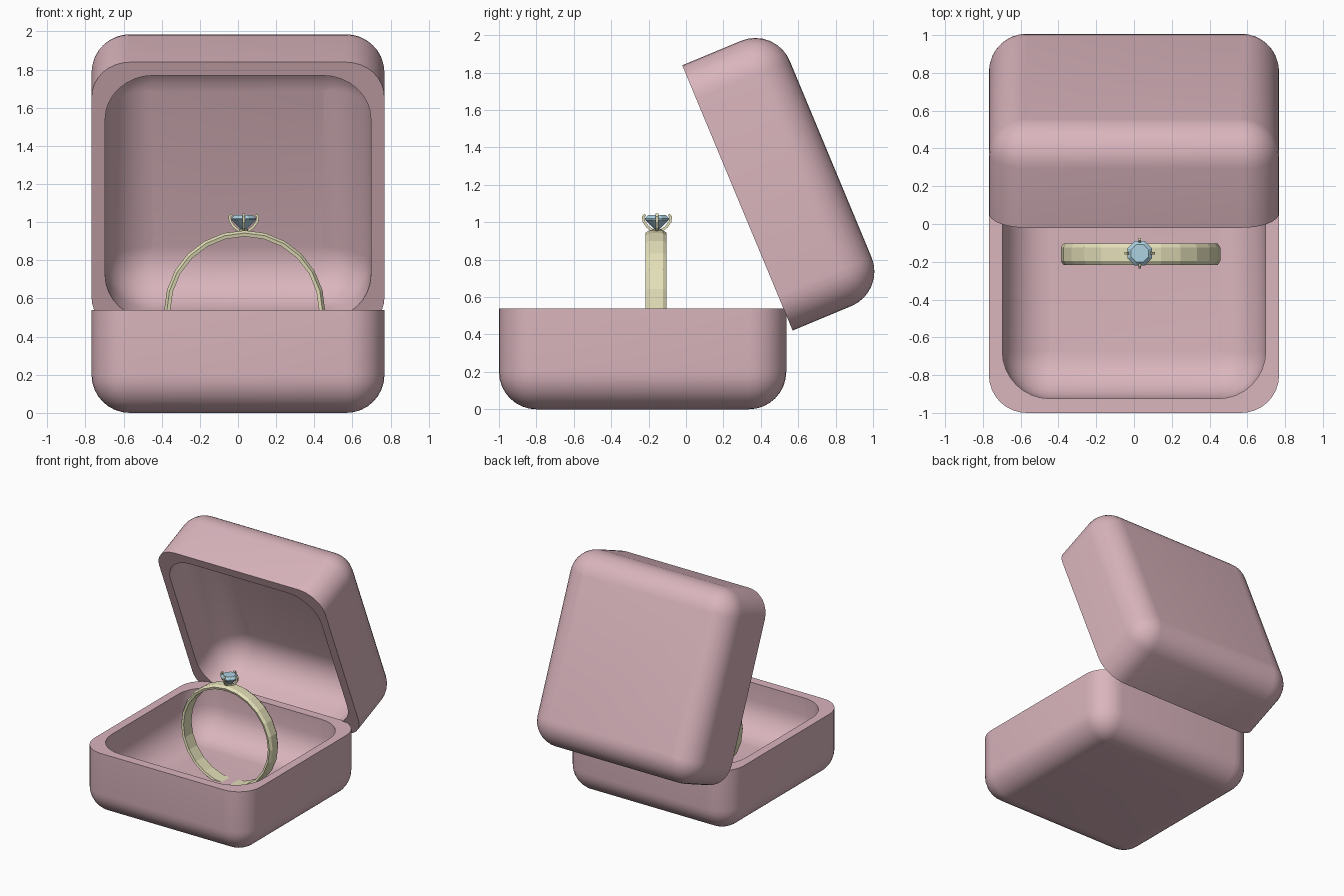
import bpy, bmesh
from math import sin, cos, pi, radians
from mathutils import Vector

if "Cube" in bpy.data.objects:
    bpy.data.objects.remove(bpy.data.objects["Cube"])


def material(name, rgb):
    m = bpy.data.materials.new(name)
    m.diffuse_color = (*rgb, 1)
    m.use_nodes = True
    m.node_tree.nodes["Principled BSDF"].inputs["Base Color"].default_value = m.diffuse_color
    return m


PINK = material("pink_velvet", (0.70, 0.46, 0.51))
GOLD = material("gold", (0.78, 0.75, 0.49))
BLUE = material("blue_stone", (0.42, 0.64, 0.75))


def finish(bm, name, mat, smooth=None):
    bmesh.ops.remove_doubles(bm, verts=bm.verts, dist=1e-5)
    bmesh.ops.recalc_face_normals(bm, faces=bm.faces)
    me = bpy.data.meshes.new(name)
    bm.to_mesh(me)
    bm.free()
    me.materials.append(mat)
    if smooth:
        me.shade_smooth()
        me.set_sharp_from_angle(angle=radians(smooth))
    ob = bpy.data.objects.new(name, me)
    bpy.context.collection.objects.link(ob)
    return ob


def loft(bm, rings, cap=True, closed=False):
    vs = [[bm.verts.new(p) for p in r] for r in rings]
    pairs = list(zip(vs, vs[1:])) + ([(vs[-1], vs[0])] if closed else [])
    for a, b in pairs:
        for i in range(len(a)):
            j = (i + 1) % len(a)
            bm.faces.new((a[i], a[j], b[j], b[i]))
    if cap:
        bm.faces.new(vs[0])
        bm.faces.new(vs[-1])


def round_rect(hx, hy, r, z, seg=8):
    pts = []
    for k, (sx, sy) in enumerate([(1, 1), (-1, 1), (-1, -1), (1, -1)]):
        for i in range(seg + 1):
            a = pi / 2 * (k + i / seg)
            pts.append((sx * (hx - r) + r * cos(a), sy * (hy - r) + r * sin(a), z))
    return pts


def bowl(hx, hy, r, depth, seg=8):
    # rings of a round-bottomed box, from floor to rim
    rings = []
    for i in range(seg + 1):
        a = pi / 2 * i / seg
        s = max(sin(a), 0.0005)
        rings.append(round_rect(hx - r * (1 - s), hy - r * (1 - s), r * s,
                                -depth + r * (1 - cos(a))))
    return rings + [round_rect(hx, hy, r, 0)]


def box_half(name):
    # origin at the centre of the rim, opening towards +z
    bm = bmesh.new()
    outer = bowl(0.768, 0.768, 0.2, 0.54)
    inner = bowl(0.697, 0.692, 0.25, 0.39)
    loft(bm, outer + inner[::-1])
    return finish(bm, name, PINK, 30)


# Box: base and tilted lid share one shape
base = box_half("box_base")
base.location = (0, -0.232, 0.54)
lid = box_half("box_lid")
lid.location = (0, 0.275, 1.13)
lid.rotation_euler = (radians(112.6), 0, 0)

# Ring band: faceted hoop standing in the base
bm = bmesh.new()
profile = [(0.422, -0.036), (0.422, 0.036), (0.408, 0.057),
           (0.390, 0.052), (0.390, -0.052), (0.408, -0.057)]
N = 24
loft(bm, [[(0.035 + r * cos(2 * pi * i / N), -0.16 + w, 0.535 + r * sin(2 * pi * i / N))
           for r, w in profile] for i in range(N)], cap=False, closed=True)
finish(bm, "ring_band", GOLD)

# Stone: eight-sided cut gem
C = Vector((0.03, -0.155, 0))
bm = bmesh.new()
loft(bm, [[(C.x + r * cos(pi / 4 * (i + 0.5)), C.y + r * sin(pi / 4 * (i + 0.5)), z)
           for i in range(8)]
          for r, z in [(0.006, 0.955), (0.07, 1.013), (0.07, 1.02), (0.05, 1.038)]])
finish(bm, "gem", BLUE)

# Setting: small collar and four claws
bm = bmesh.new()
loft(bm, [[(C.x + r * cos(pi / 4 * i), C.y + r * sin(pi / 4 * i), z) for i in range(8)]
          for r, z in [(0.026, 0.945), (0.026, 0.965)]])
finish(bm, "setting_collar", GOLD)

path = [(0.022, 0.955), (0.05, 0.975), (0.07, 1.003), (0.074, 1.03), (0.062, 1.04)]
for k in range(4):
    a = pi / 2 * k
    u, t = Vector((cos(a), sin(a), 0)), Vector((-sin(a), cos(a), 0))
    bm = bmesh.new()
    rings = []
    for i, (r, z) in enumerate(path):
        q, p = path[min(i + 1, 4)], path[max(i - 1, 0)]
        d = (u * (q[0] - p[0]) + Vector((0, 0, q[1] - p[1]))).normalized()
        n = d.cross(t)
        o = C + u * r + Vector((0, 0, z))
        rings.append([o + 0.007 * (x * t + y * n)
                      for x, y in [(1, 1), (-1, 1), (-1, -1), (1, -1)]])
    loft(bm, rings)
    finish(bm, f"claw_{k + 1}", GOLD)
